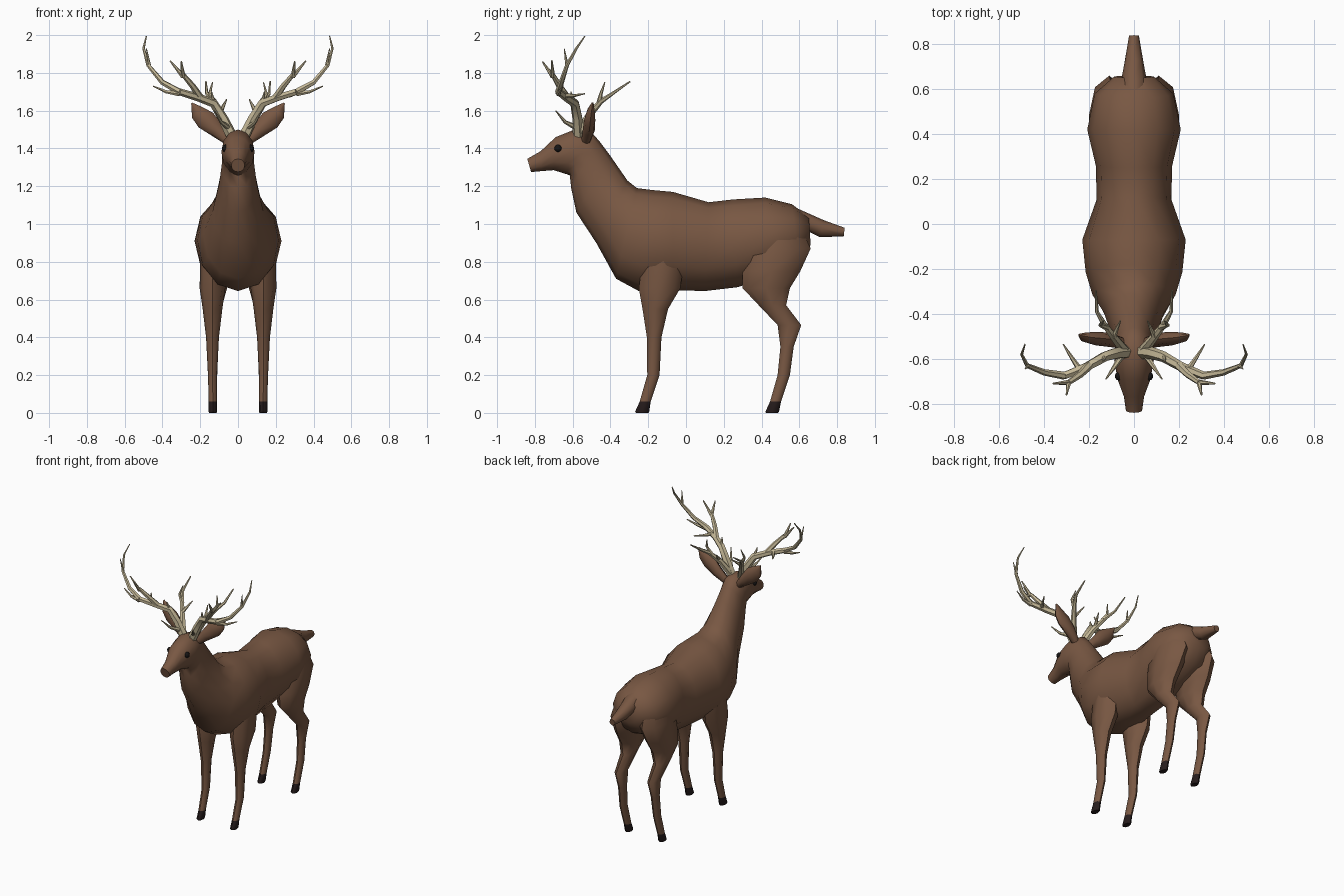
import bpy, bmesh, math
from mathutils import Vector as V


def material(name, rgb):
    m = bpy.data.materials.new(name)
    m.diffuse_color = (*rgb, 1)
    return m


FUR = material("brown fur", (0.19, 0.097, 0.056))
HOOF = material("dark hoof", (0.02, 0.012, 0.012))
BONE = material("antler bone", (0.56, 0.48, 0.31))
BLACK = material("black eye", (0.008, 0.007, 0.007))


def finish(name, bm, mats, angle=50):
    bmesh.ops.recalc_face_normals(bm, faces=bm.faces)
    me = bpy.data.meshes.new(name)
    bm.to_mesh(me)
    bm.free()
    for m in mats:
        me.materials.append(m)
    ob = bpy.data.objects.new(name, me)
    bpy.context.collection.objects.link(ob)
    bpy.ops.object.select_all(action='DESELECT')
    ob.select_set(True)
    bpy.context.view_layer.objects.active = ob
    bpy.ops.object.shade_smooth_by_angle(angle=math.radians(angle))
    return ob


def loft(bm, rings, sides):
    """Skin ellipses given as (centre, half axis a, half axis b)."""
    loops = []
    for c, a, b in rings:
        loops.append([bm.verts.new(c + a * math.cos(t) + b * math.sin(t))
                      for t in (2 * math.pi * i / sides for i in range(sides))])
    for p, q in zip(loops, loops[1:]):
        for i in range(sides):
            j = (i + 1) % sides
            bm.faces.new((p[i], p[j], q[j], q[i]))
    bm.faces.new(loops[0])
    bm.faces.new(loops[-1])


def tube(bm, pts, r0, r1, sides=6):
    """Tapered tube along a path."""
    pts = [V(p) for p in pts]
    n = len(pts) - 1
    axis, rings = V((0.3, 1, 0.1)), []
    for i, p in enumerate(pts):
        t = (pts[min(i + 1, n)] - pts[max(i - 1, 0)]).normalized()
        axis = (axis - t * axis.dot(t)).normalized()
        r = r0 + (r1 - r0) * i / n
        rings.append((p, axis * r, t.cross(axis) * r))
    loft(bm, rings, sides)


def profile_rings(rows):
    """Rows: top y, top z, bottom y, bottom z, half width."""
    out = []
    for yt, zt, yb, zb, w in rows:
        top, bot = V((0, yt, zt)), V((0, yb, zb))
        out.append(((top + bot) / 2, (top - bot) / 2, V((w, 0, 0))))
    return out


# body, neck and head in one skin
bm = bmesh.new()
loft(bm, profile_rings([
    (0.65, 1.04, 0.66, 0.89, 0.09), (0.56, 1.105, 0.60, 0.79, 0.175),
    (0.42, 1.14, 0.42, 0.71, 0.208), (0.25, 1.13, 0.27, 0.665, 0.17),
    (0.12, 1.115, 0.10, 0.645, 0.166), (-0.07, 1.17, -0.07, 0.65, 0.23),
    (-0.18, 1.18, -0.25, 0.645, 0.215), (-0.26, 1.19, -0.37, 0.71, 0.185),
    (-0.31, 1.23, -0.475, 0.90, 0.135), (-0.40, 1.36, -0.58, 1.06, 0.1),
    (-0.46, 1.44, -0.608, 1.19, 0.086), (-0.50, 1.485, -0.615, 1.257, 0.084),
    (-0.59, 1.50, -0.63, 1.263, 0.088), (-0.69, 1.46, -0.70, 1.285, 0.072),
    (-0.77, 1.385, -0.765, 1.28, 0.045), (-0.84, 1.345, -0.82, 1.275, 0.036)]), 12)
finish("body_and_head", bm, [FUR])

# tail
bm = bmesh.new()
loft(bm, profile_rings([
    (0.55, 1.10, 0.60, 0.94, 0.06), (0.64, 1.06, 0.66, 0.955, 0.055),
    (0.73, 1.02, 0.71, 0.93, 0.042), (0.84, 0.98, 0.835, 0.935, 0.022)]), 8)
finish("tail", bm, [FUR])

# legs: z, front y, back y, centre x, half width
LEGS = {
    "front_leg": [
        (0.88, -0.22, 0.0, 0.14, 0.06), (0.66, -0.25, -0.03, 0.135, 0.068),
        (0.55, -0.23, -0.095, 0.135, 0.052), (0.40, -0.207, -0.13, 0.135, 0.034),
        (0.20, -0.205, -0.14, 0.135, 0.024), (0.06, -0.245, -0.187, 0.133, 0.022),
        (0.005, -0.27, -0.195, 0.133, 0.022), (0, -0.265, -0.2, 0.133, 0.02)],
    "hind_leg": [
        (1.0, 0.36, 0.60, 0.10, 0.07), (0.87, 0.31, 0.66, 0.11, 0.09),
        (0.75, 0.30, 0.605, 0.12, 0.08), (0.66, 0.30, 0.55, 0.125, 0.067),
        (0.57, 0.385, 0.53, 0.13, 0.047), (0.465, 0.485, 0.61, 0.13, 0.033),
        (0.35, 0.50, 0.57, 0.13, 0.026), (0.20, 0.485, 0.55, 0.133, 0.023),
        (0.06, 0.445, 0.503, 0.133, 0.022), (0.005, 0.42, 0.492, 0.133, 0.022),
        (0, 0.425, 0.487, 0.133, 0.02)]}

# antler branches: start radius, end radius, path
ANTLER = [
    (0.03, 0.018, [(0.035, -0.57, 1.47), (0.08, -0.575, 1.56), (0.13, -0.59, 1.64),
                   (0.21, -0.635, 1.67), (0.31, -0.675, 1.70)]),
    (0.018, 0.003, [(0.31, -0.675, 1.70), (0.40, -0.66, 1.75), (0.475, -0.63, 1.84),
                    (0.50, -0.58, 1.93), (0.485, -0.535, 1.995)]),
    (0.015, 0.003, [(0.31, -0.675, 1.69), (0.38, -0.67, 1.70), (0.45, -0.65, 1.73)]),
    (0.010, 0.002, [(0.47, -0.63, 1.84), (0.485, -0.645, 1.93)]),
    (0.020, 0.012, [(0.20, -0.63, 1.67), (0.24, -0.67, 1.73), (0.29, -0.705, 1.79)]),
    (0.013, 0.004, [(0.29, -0.705, 1.78), (0.30, -0.76, 1.86)]),
    (0.013, 0.004, [(0.29, -0.705, 1.78), (0.36, -0.71, 1.865)]),
    (0.014, 0.003, [(0.24, -0.65, 1.68), (0.28, -0.59, 1.68), (0.315, -0.535, 1.69)]),
    (0.024, 0.004, [(0.045, -0.56, 1.49), (0.085, -0.51, 1.58), (0.13, -0.45, 1.65),
                    (0.165, -0.39, 1.69), (0.17, -0.295, 1.755)]),
    (0.015, 0.003, [(0.12, -0.46, 1.64), (0.15, -0.45, 1.69), (0.135, -0.43, 1.75)]),
    (0.013, 0.003, [(0.09, -0.50, 1.60), (0.06, -0.43, 1.66)]),
    (0.016, 0.003, [(0.05, -0.58, 1.51), (0.09, -0.64, 1.54), (0.125, -0.69, 1.60)]),
    (0.014, 0.003, [(0.13, -0.59, 1.64), (0.14, -0.61, 1.70)])]

for side, s in (("right", 1), ("left", -1)):
    # legs with dark hooves
    for name, rows in LEGS.items():
        bm = bmesh.new()
        loft(bm, [(V((s * x, (f + b) / 2, z)), V((0, (b - f) / 2, 0)), V((w, 0, 0)))
                  for z, f, b, x, w in rows], 8)
        for f in bm.faces:
            f.material_index = int(f.calc_center_median().z < 0.055)
        finish(f"{side}_{name}", bm, [FUR, HOOF])

    # ear: flat leaf, leaning outward
    bm = bmesh.new()
    loft(bm, [(V((s * x, y, z)), V((s * w * 0.7, 0, -w * 0.7)), V((0, d, 0)))
              for x, y, z, w, d in [
                  (0.05, -0.53, 1.44, 0.025, 0.025), (0.11, -0.515, 1.495, 0.04, 0.032),
                  (0.17, -0.51, 1.55, 0.055, 0.03), (0.215, -0.505, 1.59, 0.04, 0.022),
                  (0.245, -0.495, 1.64, 0.004, 0.006)]], 8)
    finish(f"{side}_ear", bm, [FUR])

    # eye
    bm = bmesh.new()
    bmesh.ops.create_uvsphere(bm, u_segments=10, v_segments=8, radius=0.02)
    bmesh.ops.translate(bm, verts=bm.verts, vec=(s * 0.066, -0.677, 1.40))
    finish(f"{side}_eye", bm, [BLACK])

    # antler
    bm = bmesh.new()
    for r0, r1, path in ANTLER:
        tube(bm, [(s * x, y, z) for x, y, z in path], r0, r1)
    finish(f"{side}_antler", bm, [BONE])
